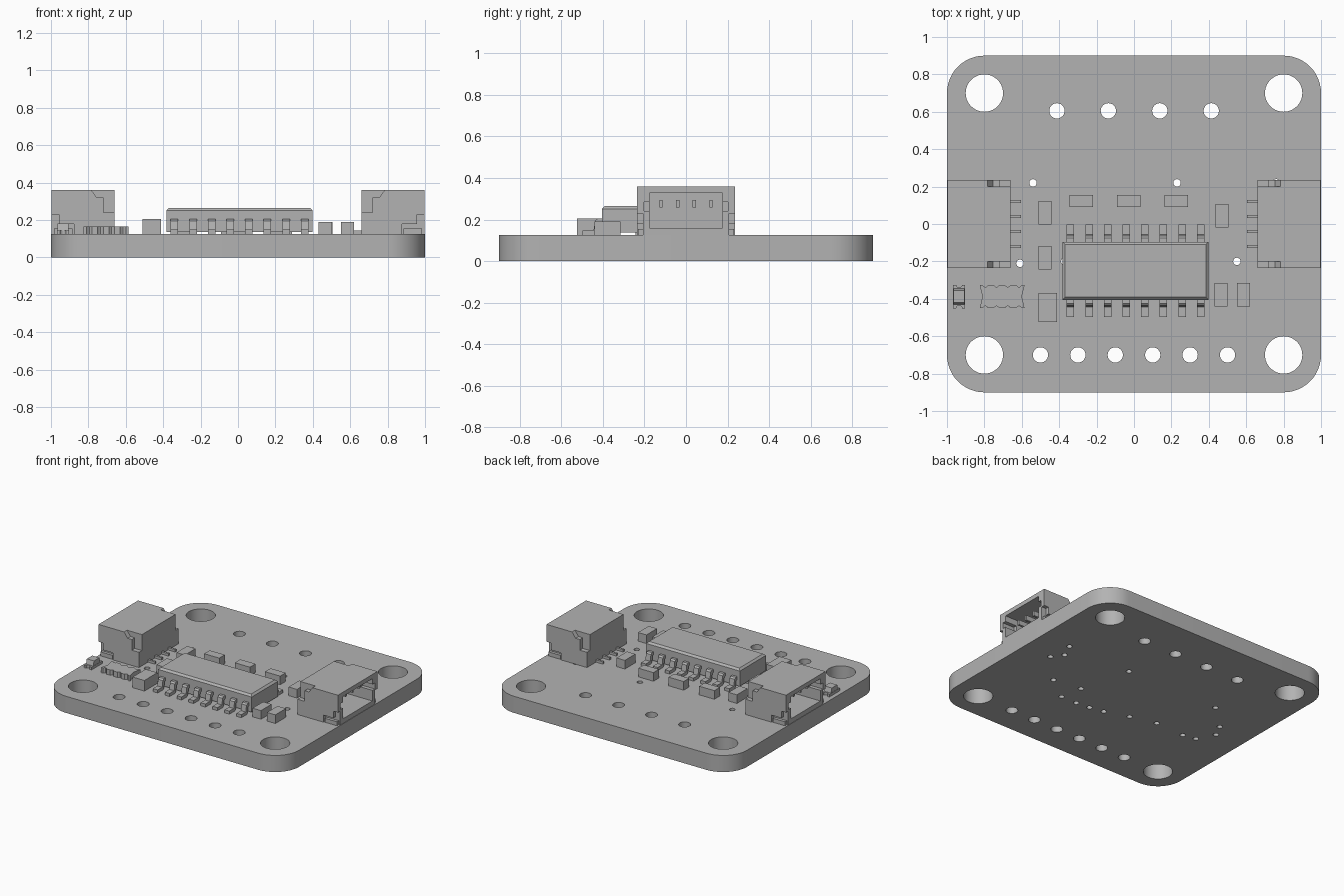
import bpy, bmesh, math
from mathutils import Vector

cube = bpy.data.objects.get("Cube")
if cube:
    bpy.data.objects.remove(cube, do_unlink=True)

grey = bpy.data.materials.new("plain_grey")
grey.use_nodes = True
grey.diffuse_color = (0.45, 0.45, 0.45, 1)
grey.node_tree.nodes["Principled BSDF"].inputs["Base Color"].default_value = (0.45, 0.45, 0.45, 1)

TOP = 0.125  # upper surface of the board


def add_object(name, mesh):
    obj = bpy.data.objects.new(name, mesh)
    bpy.context.collection.objects.link(obj)
    mesh.materials.clear()
    mesh.materials.append(grey)
    return obj


def prism(name, outline, axis, lo, hi):
    """Extrude a 2D outline along an axis; the outline uses the other two axes in order."""
    place = {"x": lambda a, b, t: (t, a, b),
             "y": lambda a, b, t: (a, t, b),
             "z": lambda a, b, t: (a, b, t)}[axis]
    bm = bmesh.new()
    face = bm.faces.new([bm.verts.new(place(a, b, lo)) for a, b in outline])
    moved = bmesh.ops.extrude_face_region(bm, geom=[face])["geom"]
    bmesh.ops.translate(bm, vec=Vector(place(0, 0, hi - lo)),
                        verts=[v for v in moved if isinstance(v, bmesh.types.BMVert)])
    bmesh.ops.recalc_face_normals(bm, faces=bm.faces)
    mesh = bpy.data.meshes.new(name)
    bm.to_mesh(mesh)
    bm.free()
    return add_object(name, mesh)


def box(name, x, y, z):
    return prism(name, [(x[0], y[0]), (x[1], y[0]), (x[1], y[1]), (x[0], y[1])], "z", *z)


def circle(cx, cy, r, n):
    return [(cx + r * math.cos(2 * math.pi * i / n), cy + r * math.sin(2 * math.pi * i / n))
            for i in range(n)]


def smooth(obj):
    bpy.ops.object.select_all(action="DESELECT")
    obj.select_set(True)
    bpy.context.view_layer.objects.active = obj
    bpy.ops.object.shade_smooth_by_angle(angle=math.radians(30))


def bake(obj):
    """Freeze the modifiers of an object into its mesh."""
    graph = bpy.context.evaluated_depsgraph_get()
    mesh = bpy.data.meshes.new_from_object(obj.evaluated_get(graph))
    obj.modifiers.clear()
    obj.data = mesh


def carve(obj, cutters):
    for cutter in cutters:
        mod = obj.modifiers.new("cut", "BOOLEAN")
        mod.operation = "DIFFERENCE"
        mod.solver = "EXACT"
        mod.object = cutter
        cutter.hide_render = True
    bake(obj)
    for cutter in cutters:
        bpy.data.objects.remove(cutter, do_unlink=True)


# Circuit board: filled outline with mounting holes, header holes and vias
loops = []
rounded = []
for k, (cx, cy) in enumerate([(0.8, 0.7), (-0.8, 0.7), (-0.8, -0.7), (0.8, -0.7)]):
    loops.append(circle(cx, cy, 0.1, 40))
    for i in range(13):
        a = math.pi / 2 * (k + i / 12)
        rounded.append((cx + 0.2 * math.cos(a), cy + 0.2 * math.sin(a)))
loops.append(rounded)
loops += [circle(-0.412 + 0.275 * i, 0.605, 0.041, 24) for i in range(4)]
loops += [circle(-0.5 + 0.2 * i, -0.7, 0.041, 24) for i in range(6)]
vias = [(-0.54, 0.22), (0.23, 0.22), (-0.61, -0.21), (0.55, -0.2), (0.76, 0.22), (0.71, 0.11),
        (0.77, 0.03), (0.33, -0.17), (0.36, -0.34), (0.23, -0.34), (0.12, -0.33), (0.01, -0.31),
        (-0.17, -0.25), (-0.37, -0.2), (-0.71, -0.19), (-0.78, -0.06), (-0.73, 0.04)]
loops += [circle(x, y, 0.02, 16) for x, y in vias]

curve = bpy.data.curves.new("board_outline", "CURVE")
curve.dimensions = "2D"
curve.fill_mode = "BOTH"
curve.extrude = TOP / 2
for loop in loops:
    spline = curve.splines.new("POLY")
    spline.points.add(len(loop) - 1)
    for point, (x, y) in zip(spline.points, loop):
        point.co = (x, y, 0, 1)
    spline.use_cyclic_u = True
outline = bpy.data.objects.new("board_outline", curve)
bpy.context.collection.objects.link(outline)
graph = bpy.context.evaluated_depsgraph_get()
mesh = bpy.data.meshes.new_from_object(outline.evaluated_get(graph))
bpy.data.objects.remove(outline, do_unlink=True)
bm = bmesh.new()
bm.from_mesh(mesh)
bmesh.ops.remove_doubles(bm, verts=bm.verts, dist=0.0002)
bmesh.ops.translate(bm, verts=bm.verts, vec=(0, 0, TOP / 2))
bmesh.ops.recalc_face_normals(bm, faces=bm.faces)
bm.to_mesh(mesh)
bm.free()
smooth(add_object("circuit_board", mesh))

# Chip body with chamfered upper edges
chip = box("chip_body", (-0.382, 0.398), (-0.405, -0.095), (0.137, 0.265))
bm = bmesh.new()
bm.from_mesh(chip.data)
rim = [e for e in bm.edges if all(v.co.z > 0.26 for v in e.verts)]
bmesh.ops.bevel(bm, geom=rim, offset=0.014, segments=1, affect="EDGES")
bm.to_mesh(chip.data)
bm.free()

# Gull-wing chip leads, eight on each long side
lead = [(0.14, 0.205), (0.175, 0.205), (0.187, 0.195), (0.195, 0.148), (0.248, 0.148),
        (0.248, TOP), (0.185, TOP), (0.173, 0.135), (0.166, 0.18), (0.14, 0.18)]
for side, label in ((1, "back"), (-1, "front")):
    for i in range(8):
        x = -0.34 + 0.0995 * i
        prism(f"chip_lead_{label}_{i + 1}", [(-0.25 + side * y, z) for y, z in lead],
              "x", x - 0.02, x + 0.02)

# Side-entry sockets: build the +x one, then turn a copy to the other edge
parts = [box("socket_shell", (0.66, 0.997), (-0.235, 0.235), (TOP, 0.36))]
cutters = [box("cavity", (0.73, 1.1), (-0.175, 0.175), (0.16, 0.328)),
           box("key_slots", (0.9, 1.1), (-0.203, 0.203), (0.24, 0.285))]
upper = [(0.6, 0.24), (0.72, 0.24), (0.72, 0.32), (0.755, 0.32), (0.785, 0.362),
         (0.785, 0.4), (0.6, 0.4)]
upper = [(0.663, 0.24), (0.72, 0.24), (0.72, 0.32), (0.755, 0.32), (0.785, 0.361),
         (0.785, 0.4), (0.6, 0.4), (0.6, 0.24)]
lower = [(0.877, 0.1), (0.877, 0.178), (0.958, 0.178), (0.958, 0.23), (1.1, 0.23), (1.1, 0.1)]
for s in (-1, 1):
    cutters.append(prism("upper_notch", upper, "y", *sorted((s * 0.2, s * 0.3))))
    cutters.append(prism("lower_notch", lower, "y", *sorted((s * 0.208, s * 0.3))))
    parts.append(box("socket_tab", (0.885, 0.985), sorted((s * 0.205, s * 0.23)), (TOP, 0.155)))
carve(parts[0], cutters)
for i in range(4):
    y = -0.12 + 0.08 * i
    parts.append(box("socket_pin", (0.72, 0.93), (y - 0.008, y + 0.008), (0.258, 0.295)))
    parts.append(box("socket_tail", (0.603, 0.67), (y - 0.008, y + 0.008), (TOP, 0.143)))
for part in parts:
    twin = part.copy()
    twin.name = "left_edge_" + part.name
    twin.rotation_euler.z = math.pi
    bpy.context.collection.objects.link(twin)

# Small block components
for x, y in [(-0.282, 0.123), (-0.027, 0.123), (0.225, 0.123)]:
    box("small_block_wide", (x - 0.063, x + 0.063), (y - 0.033, y + 0.033), (TOP, 0.19))
for x, y in [(-0.475, 0.06), (-0.475, -0.18), (0.47, 0.043), (0.465, -0.378), (0.585, -0.378)]:
    box("small_block_deep", (x - 0.035, x + 0.035), (y - 0.063, y + 0.063), (TOP, 0.19))
box("large_block", (-0.51, -0.412), (-0.525, -0.37), (TOP, 0.205))

# Resistor array with scalloped long sides and slightly hollow ends
scallop = []
for s in (-1, 1):
    for i in range(33):
        t = i / 32
        dip = 0.012 * max(0, -math.cos(8 * math.pi * t)) if 0.05 < t < 0.95 else 0
        scallop.append((-0.705 + s * 0.24 * (t - 0.5), -0.388 + s * (0.062 - dip)))
    scallop.append((-0.705 + s * 0.105, -0.388))
smooth(prism("resistor_array", scallop, "z", TOP, 0.165))

# Indicator lamp: base plate with hollowed ends and a tapered lens
base = []
for s in (-1, 1):
    base.append((-0.935 - s * 0.032, -0.388 + s * 0.063))
    for i in range(7):
        a = math.pi * i / 6
        base.append((-0.935 - s * 0.016 * math.cos(a), -0.388 + s * (0.063 - 0.016 * math.sin(a))))
    base.append((-0.935 + s * 0.032, -0.388 + s * 0.063))
prism("lamp_base", base, "z", TOP, 0.145)
prism("lamp_lens", [(-0.43, 0.145), (-0.346, 0.145), (-0.356, 0.18), (-0.42, 0.18)],
      "x", -0.965, -0.905)
